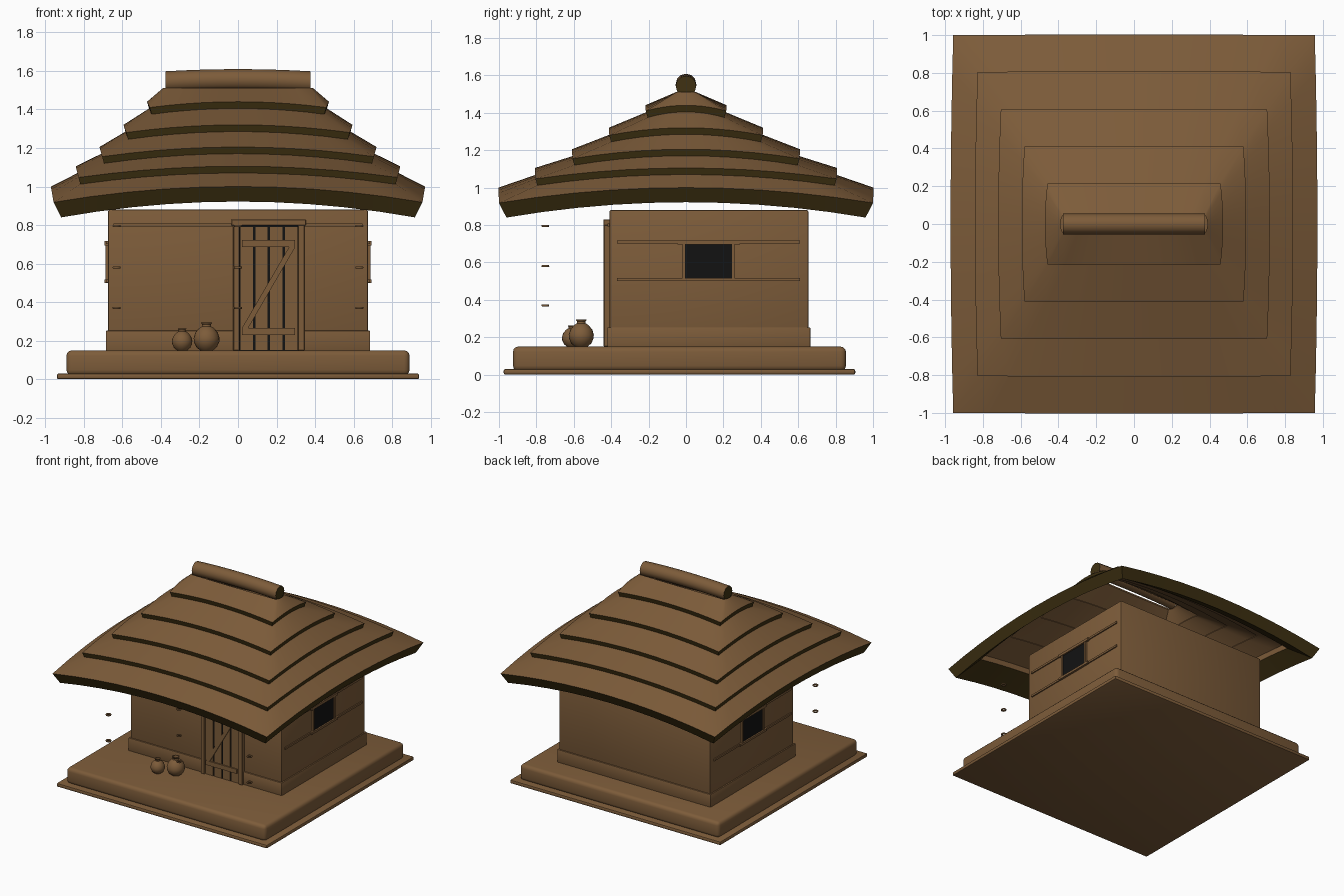
import bpy, bmesh, math
from mathutils import Matrix

if "Cube" in bpy.data.objects:
    bpy.data.objects.remove(bpy.data.objects["Cube"])


def material(name, rgb):
    m = bpy.data.materials.new(name)
    m.diffuse_color = (*rgb, 1)
    m.use_nodes = True
    m.node_tree.nodes["Principled BSDF"].inputs["Base Color"].default_value = m.diffuse_color
    return m


BROWN = material("earth_brown", (0.205, 0.107, 0.042))
DARK = material("dark_thatch_edge", (0.05, 0.031, 0.006))
BLACK = material("opening_black", (0.006, 0.006, 0.006))


def finish(name, bm, mats, smooth=False):
    bmesh.ops.recalc_face_normals(bm, faces=bm.faces)
    me = bpy.data.meshes.new(name)
    bm.to_mesh(me)
    bm.free()
    ob = bpy.data.objects.new(name, me)
    bpy.context.collection.objects.link(ob)
    for m in mats:
        me.materials.append(m)
    if smooth:
        bpy.context.view_layer.objects.active = ob
        bpy.ops.object.select_all(action='DESELECT')
        ob.select_set(True)
        bpy.ops.object.shade_smooth_by_angle(angle=math.radians(35))
    return ob


def box(name, x, y, z, mat=BROWN, bevel=0.0, seg=2, tilt=0.0):
    """Box from (min, max) pairs, optionally tilted about y."""
    bm = bmesh.new()
    bmesh.ops.create_cube(bm, size=1)
    size = Matrix.Diagonal((x[1] - x[0], y[1] - y[0], z[1] - z[0], 1))
    mid = Matrix.Translation([(a + b) / 2 for a, b in (x, y, z)])
    bm.transform(size)
    if bevel:
        bmesh.ops.bevel(bm, geom=bm.edges[:], offset=bevel, segments=seg,
                        profile=0.5, affect='EDGES')
    bm.transform(mid @ Matrix.Rotation(tilt, 4, 'Y'))
    return finish(name, bm, [mat], bool(bevel))


def lathe(name, loc, profile, sides=20):
    """Turned pot from (radius, height) pairs."""
    bm = bmesh.new()
    rings = [[bm.verts.new((loc[0] + r * math.cos(2 * math.pi * i / sides),
                            loc[1] + r * math.sin(2 * math.pi * i / sides), loc[2] + h))
              for i in range(sides)] for r, h in profile]
    for a, b in zip(rings, rings[1:]):
        for i in range(sides):
            j = (i + 1) % sides
            bm.faces.new((a[i], a[j], b[j], b[i]))
    bm.faces.new(rings[0])
    bm.faces.new(rings[-1])
    return finish(name, bm, [BROWN], True)


# Ground slab and raised platform
box("ground_slab", (-0.94, 0.94), (-0.975, 0.905), (0, 0.03), bevel=0.01)
box("platform", (-0.89, 0.89), (-0.925, 0.855), (0.02, 0.15), bevel=0.028, seg=3)

# Walls and plaster skirting
box("walls", (-0.675, 0.675), (-0.41, 0.655), (0.14, 0.88), bevel=0.01)
box("wall_skirting", (-0.685, 0.685), (-0.42, 0.665), (0.145, 0.252), bevel=0.004)
box("front_rail", (-0.645, 0.645), (-0.42, -0.405), (0.792, 0.808))

# Side rails and windows, mirrored left and right
for s, side in ((1, "right"), (-1, "left")):
    def sx(a, b):
        return tuple(sorted((s * a, s * b)))
    for z in (0.51, 0.71):
        box(side + "_wall_rail", sx(0.67, 0.684), (-0.37, 0.61), (z - 0.008, z + 0.008))
    box(side + "_window_opening", sx(0.672, 0.68), (-0.01, 0.25), (0.515, 0.7), BLACK)
    box(side + "_window_lintel", sx(0.67, 0.692), (-0.045, 0.29), (0.695, 0.716))
    box(side + "_window_sill", sx(0.67, 0.692), (-0.045, 0.29), (0.5, 0.518))
    for y in (-0.013, 0.253):
        box(side + "_window_jamb", sx(0.67, 0.688), (y - 0.007, y + 0.007), (0.515, 0.7))

# Door: dark recess, frame, planks, battens and brace
box("door_opening", (0.005, 0.315), (-0.423, -0.405), (0.15, 0.8), BLACK)
for x in (-0.008, 0.328):
    box("door_post", (x - 0.017, x + 0.017), (-0.44, -0.4), (0.15, 0.8), bevel=0.003, seg=1)
box("door_lintel", (-0.035, 0.352), (-0.442, -0.4), (0.797, 0.83), bevel=0.003, seg=1)
for i in range(4):
    x = 0.013 + i * 0.077
    box("door_plank", (x, x + 0.064), (-0.43, -0.41), (0.152, 0.79))
for z in (0.248, 0.705):
    box("door_batten", (0.02, 0.295), (-0.44, -0.425), (z - 0.018, z + 0.018))
dx, dz = 0.25, 0.43
half = math.hypot(dx, dz) / 2
box("door_brace", (0.145, 0.173), (-0.438, -0.425), (0.476 - half, 0.476 + half),
    tilt=math.atan2(dx, dz))

# Rope rings of the front posts
for x in (-0.63, 0, 0.63):
    for z in (0.37, 0.58, 0.795):
        bpy.ops.mesh.primitive_torus_add(major_segments=14, minor_segments=6, major_radius=0.016,
                                         minor_radius=0.006, location=(x, -0.752, z))
        ring = bpy.context.object
        ring.name = "post_rope_ring"
        ring.data.materials.append(BROWN)
        bpy.ops.object.shade_smooth()

# Clay jars
JAR = [(0.5, 0), (0.8, 0.25), (0.98, 0.65), (1, 0.95), (0.88, 1.35), (0.6, 1.7),
       (0.36, 1.85), (0.34, 2.0), (0.44, 2.15), (0.32, 2.15), (0.28, 1.9)]
for x, y, r in ((-0.163, -0.56, 0.067), (-0.29, -0.61, 0.053)):
    lathe("clay_jar", (x, y, 0.15), [(a * r, b * r) for a, b in JAR])

# Thatch roof: five tiers whose corners droop
N = 10
TIERS = [(0.957, 1.0, 1.0, 0.082), (0.828, 0.805, 1.105, 0.058), (0.705, 0.607, 1.205, 0.05),
         (0.58, 0.41, 1.32, 0.04), (0.458, 0.215, 1.44, 0.03), (0.375, 0.05, 1.545, 0.0)]


def loop(bm, hx, hy, z, droop):
    """Rectangular ring with bulged sides and lowered corners."""
    out = []
    for side in range(4):
        for i in range(N):
            t = -1 + 2 * i / N
            u = 1 - t * t
            bx, by = hx + 0.014 * u, hy + 0.003 * u
            x, y = [(t * hx, -by), (bx, t * hy), (-t * hx, by), (-bx, -t * hy)][side]
            out.append(bm.verts.new((x, y, z - droop * t * t)))
    return out


for k in range(5):
    (hx, hy, z, d), (ix, iy, iz, idr) = TIERS[k], TIERS[k + 1]
    h, lean = (0.078, 0.04) if k == 0 else (0.042, 0.012)
    ov = 0.012 if k < 4 else 0
    bm = bmesh.new()
    rings = [loop(bm, ix - ov, iy - ov, iz - 0.034, idr), loop(bm, hx, hy, z, d),
             loop(bm, hx - lean, hy - lean, z - h, d),
             loop(bm, ix - ov, iy - ov, iz - 0.046 - (0.04 if k == 0 else 0), idr)]
    for r in range(4):
        a, b = rings[r], rings[(r + 1) % 4]
        for i in range(4 * N):
            j = (i + 1) % (4 * N)
            f = bm.faces.new((a[i], a[j], b[j], b[i]))
            f.material_index = 1 if r == 1 or (k == 0 and r == 2) else 0
    finish("thatch_tier_%d" % (k + 1), bm, [BROWN, DARK], True)

# Ridge roll, slightly bowed, with dark cut ends
bm = bmesh.new()
S = 12
rolls = []
for i in range(9):
    t = -1 + i / 4
    rolls.append([bm.verts.new((0.375 * t, 0.055 * math.cos(2 * math.pi * a / S),
                                1.554 - 0.011 * t * t + 0.055 * math.sin(2 * math.pi * a / S)))
                  for a in range(S)])
for a, b in zip(rolls, rolls[1:]):
    for i in range(S):
        j = (i + 1) % S
        bm.faces.new((a[i], a[j], b[j], b[i]))
for end in (rolls[0], rolls[-1]):
    bm.faces.new(end).material_index = 1
finish("ridge_roll", bm, [BROWN, DARK], True)
